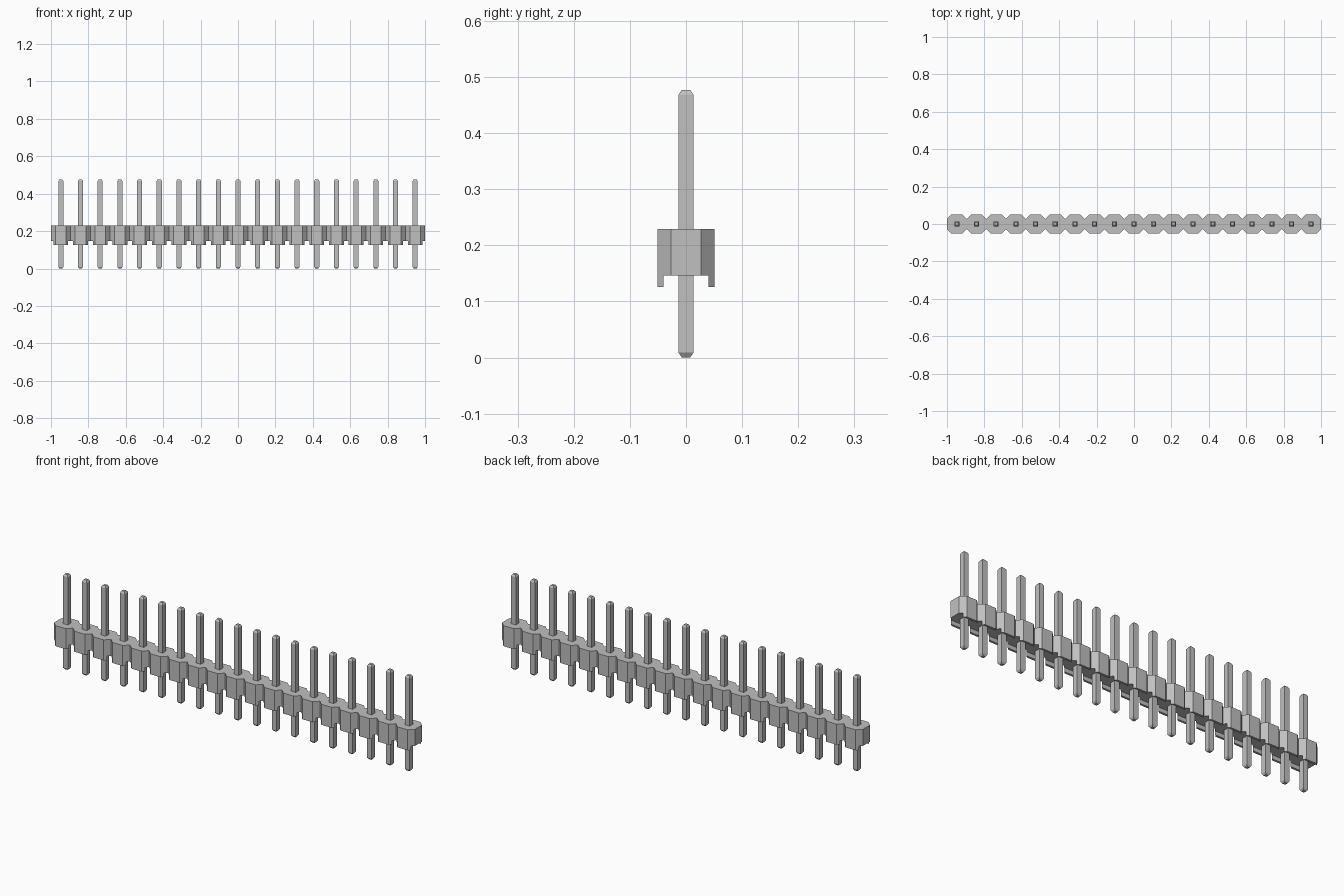
import bpy
import bmesh

if "Cube" in bpy.data.objects:
    bpy.data.objects.remove(bpy.data.objects["Cube"], do_unlink=True)

COUNT = 19
PITCH = 2.0 / COUNT
HALF = PITCH / 2
CENTRES = [(i - (COUNT - 1) / 2) * PITCH for i in range(COUNT)]

grey = bpy.data.materials.new("grey")
grey.use_nodes = True
colour = (0.53, 0.53, 0.53, 1)
grey.diffuse_color = colour
grey.node_tree.nodes["Principled BSDF"].inputs["Base Color"].default_value = colour


def finish(bm, name):
    bmesh.ops.recalc_face_normals(bm, faces=bm.faces)
    mesh = bpy.data.meshes.new(name)
    bm.to_mesh(mesh)
    bm.free()
    mesh.materials.append(grey)
    obj = bpy.data.objects.new(name, mesh)
    bpy.context.collection.objects.link(obj)
    return obj


def extrude(bm, faces, dz):
    result = bmesh.ops.extrude_face_region(bm, geom=faces)
    verts = [g for g in result["geom"] if isinstance(g, bmesh.types.BMVert)]
    bmesh.ops.translate(bm, verts=verts, vec=(0, 0, dz))


# Housing: a strip of joined octagons, with feet along both long edges
DEPTH, FOOT_IN, END = 0.051, 0.040, 0.027
BASE, TOP, FOOT = 0.146, 0.229, 0.126
bands = [(-DEPTH, HALF - DEPTH + END), (-FOOT_IN, HALF - FOOT_IN + END), (-END, HALF)]
bands += [(-y, w) for y, w in reversed(bands)]

bm = bmesh.new()
for cx in CENTRES:
    rows = [(bm.verts.new((cx - w, y, BASE)), bm.verts.new((cx + w, y, BASE)))
            for y, w in bands]
    for (a, b), (d, c) in zip(rows, rows[1:]):
        bm.faces.new((a, b, c, d))
bmesh.ops.remove_doubles(bm, verts=bm.verts, dist=0.0005)
extrude(bm, list(bm.faces), TOP - BASE)
bm.normal_update()
feet = [f for f in bm.faces
        if all(abs(v.co.z - BASE) < 0.001 and abs(v.co.y) > FOOT_IN - 0.001
               for v in f.verts)]
extrude(bm, feet, FOOT - BASE)
finish(bm, "housing")

# Pins: square posts tapered at both ends, sharing one mesh
PIN, TIP, TAPER, HEIGHT = 0.0135, 0.0075, 0.009, 0.477
bm = bmesh.new()
rings = []
for z, r in ((0, TIP), (TAPER, PIN), (HEIGHT - TAPER, PIN), (HEIGHT, TIP)):
    rings.append([bm.verts.new((sx * r, sy * r, z))
                  for sx, sy in ((-1, -1), (1, -1), (1, 1), (-1, 1))])
for low, high in zip(rings, rings[1:]):
    for k in range(4):
        n = (k + 1) % 4
        bm.faces.new((low[k], low[n], high[n], high[k]))
bm.faces.new(rings[0])
bm.faces.new(rings[-1])
pin = finish(bm, "pin_01")
pin.location.x = CENTRES[0]
for i, cx in enumerate(CENTRES[1:], 2):
    other = bpy.data.objects.new(f"pin_{i:02d}", pin.data)
    other.location.x = cx
    bpy.context.collection.objects.link(other)
